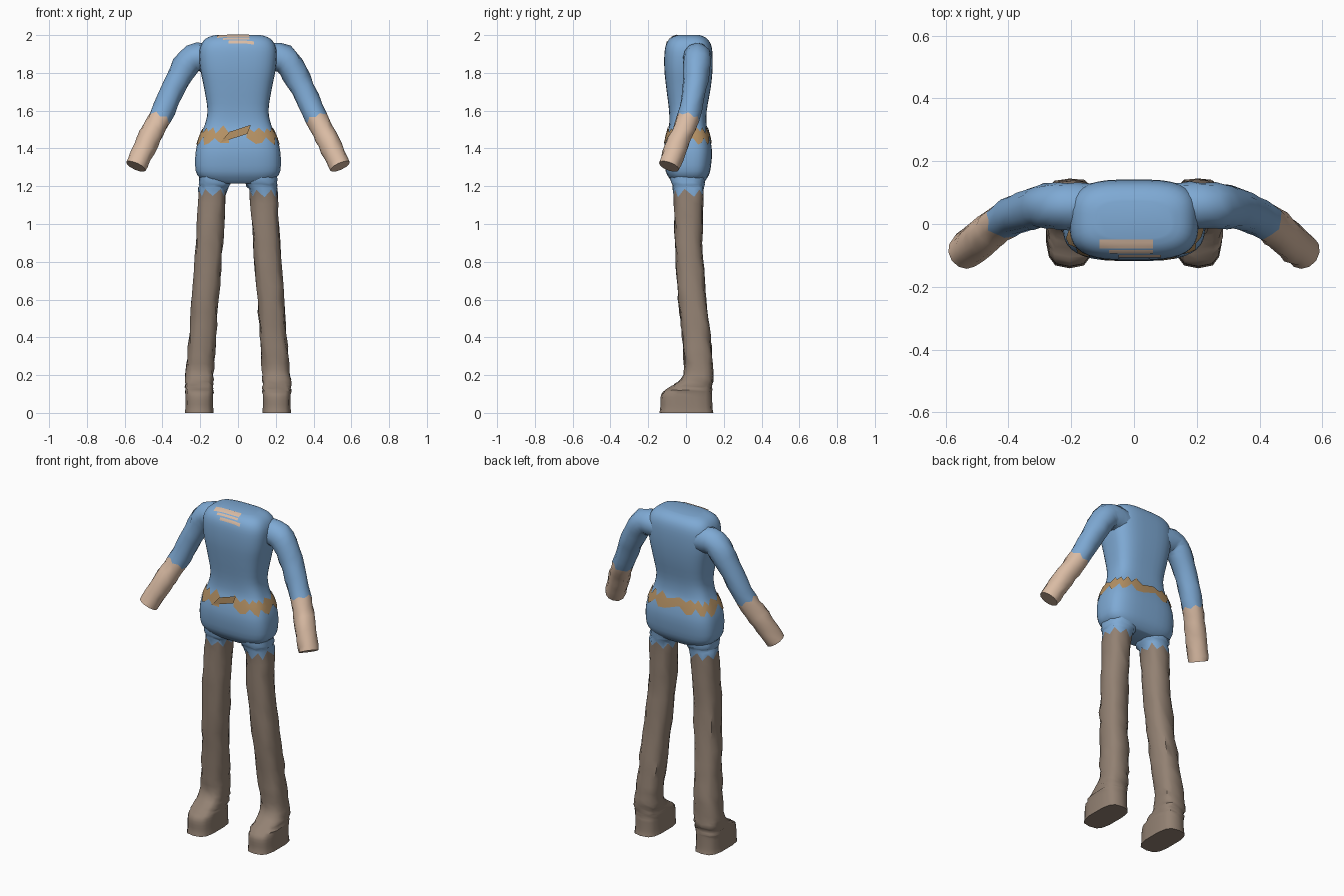
import bpy, bmesh, math, random
from mathutils import Vector
from mathutils.bvhtree import BVHTree

random.seed(4)
if "Cube" in bpy.data.objects:
    bpy.data.objects.remove(bpy.data.objects["Cube"])


def material(name, rgb):
    m = bpy.data.materials.new(name)
    m.use_nodes = True
    m.diffuse_color = (*rgb, 1)
    m.node_tree.nodes["Principled BSDF"].inputs["Base Color"].default_value = (*rgb, 1)
    return m


BLUE = material("blue cloth", (0.21, 0.40, 0.66))
BROWN = material("brown trousers", (0.29, 0.22, 0.17))
SKIN = material("skin", (0.70, 0.50, 0.37))
TAN = material("tan belt", (0.47, 0.29, 0.13))


def smooth_rows(rows, steps):
    """Catmull-Rom interpolation through rows of equal length."""
    out = []
    for i in range(len(rows) - 1):
        p = [rows[max(i - 1, 0)], rows[i], rows[i + 1], rows[min(i + 2, len(rows) - 1)]]
        for k in range(steps):
            t = k / steps
            out.append([0.5 * (2 * b + (c - a) * t + (2 * a - 5 * b + 4 * c - d) * t * t
                               + (3 * b - a - 3 * c + d) * t ** 3) for a, b, c, d in zip(*p)])
    return out + [list(rows[-1])]


def ring(z, cx, cy, hx, hy, n, power):
    """Horizontal rounded-rectangle section."""
    pts = []
    for i in range(n):
        a = 2 * math.pi * (i + 0.5) / n
        c, s = math.cos(a), math.sin(a)
        pts.append(Vector((cx + hx * math.copysign(abs(c) ** (2 / power), c),
                           cy + hy * math.copysign(abs(s) ** (2 / power), s), z)))
    return pts


def make(name, bm, mats):
    mesh = bpy.data.meshes.new(name)
    bm.to_mesh(mesh)
    bm.free()
    for m in mats:
        mesh.materials.append(m)
    ob = bpy.data.objects.new(name, mesh)
    bpy.context.collection.objects.link(ob)
    bpy.ops.object.select_all(action='DESELECT')
    ob.select_set(True)
    bpy.context.view_layer.objects.active = ob
    bpy.ops.object.shade_smooth_by_angle(angle=math.radians(50))
    return ob


def loft(name, rings, mats, change=None, caps=True, skip=None):
    """Skin rings of points; faces from ring number `change` on use the second material."""
    bm = bmesh.new()
    vs = [[bm.verts.new(p) for p in r] for r in rings]
    n = len(rings[0])
    for k in range(len(vs) - 1):
        for i in range(n):
            j = (i + 1) % n
            quad = (vs[k][i], vs[k][j], vs[k + 1][j], vs[k + 1][i])
            if skip and skip(sum((v.co for v in quad), Vector()) / 4):
                continue
            f = bm.faces.new(quad)
            f.material_index = int(change is not None and k >= change)
    if caps:
        bm.faces.new(vs[0])
        bm.faces.new(vs[-1]).material_index = len(mats) - 1
    bmesh.ops.recalc_face_normals(bm, faces=bm.faces)
    return make(name, bm, mats)


def roughen(rings, amount):
    for r in rings[1:-1]:
        for p in r:
            p += Vector([random.uniform(-amount, amount) for _ in range(3)])


# Torso: height, centre y, half width, half depth
torso_rows = smooth_rows([
    (1.215, 0.012, 0.13, 0.075), (1.235, 0.012, 0.19, 0.095), (1.28, 0.01, 0.224, 0.118),
    (1.38, 0.01, 0.225, 0.128), (1.46, 0.01, 0.204, 0.116), (1.52, 0.01, 0.178, 0.1),
    (1.6, 0.01, 0.162, 0.1), (1.72, 0.013, 0.18, 0.118), (1.82, 0.013, 0.2, 0.128),
    (1.91, 0.013, 0.205, 0.127), (1.96, 0.013, 0.19, 0.115), (1.988, 0.013, 0.16, 0.09),
    (2.0, 0.013, 0.12, 0.06)], 3)
torso = loft("torso", [ring(z, 0, cy, hx, hy, 36, 3.2) for z, cy, hx, hy in torso_rows], [BLUE])


def torso_at(z, grow):
    for a, b in zip(torso_rows, torso_rows[1:]):
        if a[0] <= z <= b[0]:
            t = (z - a[0]) / (b[0] - a[0])
            cy, hx, hy = [u + (v - u) * t for u, v in zip(a[1:], b[1:])]
            return ring(z, 0, cy, hx + grow, hy + grow, 36, 3.2)


# Ragged belt following the waist, open at the front
belt = [[], [], []]
for i in range(36):
    high = 1.515 if i % 2 else 1.485
    low = 1.425 if i % 3 else 1.46
    for row, z in zip(belt, (low, 1.47, high)):
        row.append(torso_at(z + random.uniform(-0.008, 0.008), 0.005)[i])
loft("belt", belt, [TAN], caps=False, skip=lambda c: c.y < 0 and abs(c.x) < 0.06)

# Slanted buckle plate
bm = bmesh.new()
bm.faces.new([bm.verts.new((x, -0.118, z)) for x, z in
              ((-0.095, 1.43), (0.05, 1.478), (0.068, 1.525), (-0.045, 1.488))])
bmesh.ops.solidify(bm, geom=bm.faces[:], thickness=0.005)
make("buckle", bm, [TAN])

# Neckline stripes laid on the top of the torso
tree = BVHTree.FromObject(torso, bpy.context.evaluated_depsgraph_get())
for k, (x0, x1, y0, y1) in enumerate(((-0.11, 0.06, -0.076, -0.048),
                                      (-0.08, 0.06, -0.091, -0.081),
                                      (-0.05, 0.085, -0.104, -0.096))):
    bm = bmesh.new()
    bmesh.ops.create_grid(bm, x_segments=10, y_segments=5, size=1)
    for v in bm.verts:
        x = x0 + (x1 - x0) * (v.co.x + 1) / 2
        y = y0 + (y1 - y0) * (v.co.y + 1) / 2
        hit, normal, _, _ = tree.ray_cast(Vector((x, y, 3)), Vector((0, 0, -1)))
        v.co = hit + normal * 0.003
    make(f"neckline_stripe_{k + 1}", bm, [SKIN])

# Legs with feet: height, centre x, centre y, half width, half depth
leg_rows = smooth_rows([
    (1.3, 0.11, 0.01, 0.095, 0.095), (1.22, 0.12, 0.01, 0.088, 0.088),
    (1.16, 0.135, 0.014, 0.074, 0.078), (0.9, 0.152, 0.014, 0.072, 0.073),
    (0.6, 0.173, 0.033, 0.071, 0.073), (0.35, 0.192, 0.06, 0.072, 0.075),
    (0.2, 0.203, 0.064, 0.074, 0.078), (0.14, 0.205, 0.03, 0.075, 0.108),
    (0.1, 0.205, 0.004, 0.075, 0.134), (0.03, 0.205, 0.002, 0.075, 0.138),
    (0.0, 0.205, 0.002, 0.077, 0.143)], 4)
HEM = 8

# Arms: x, y, height, radius
arm_rows = smooth_rows([
    (0.13, 0.055, 1.875, 0.075), (0.24, 0.058, 1.875, 0.075), (0.32, 0.05, 1.76, 0.066),
    (0.415, 0.012, 1.56, 0.059), (0.48, -0.04, 1.435, 0.06), (0.54, -0.09, 1.305, 0.056)], 4)
CUFF = 12

for side, s in (("left", 1), ("right", -1)):
    rings = [ring(z, s * cx, cy, hx, hy, 14, 2.6 if z > 0.2 else 3.2)
             for z, cx, cy, hx, hy in leg_rows]
    roughen(rings[:-8], 0.005)
    for i, p in enumerate(rings[HEM]):
        p.z += 0.022 if i % 2 else -0.015
    loft(f"{side}_leg", rings, [BLUE, BROWN], HEM)

    rings = []
    for k, row in enumerate(arm_rows):
        ahead = Vector(arm_rows[min(k + 1, len(arm_rows) - 1)][:3])
        tangent = (ahead - Vector(arm_rows[max(k - 1, 0)][:3])).normalized()
        u = tangent.cross(Vector((0, 1, 0))).normalized()
        w = tangent.cross(u)
        pts = []
        for i in range(12):
            a = math.tau * i / 12
            p = Vector(row[:3]) + row[3] * (u * math.cos(a) + w * math.sin(a))
            if k == CUFF:
                p += tangent * (0.008 if i % 2 else -0.008)
            pts.append(Vector((s * p.x, p.y, p.z)))
        rings.append(pts)
    roughen(rings, 0.004)
    loft(f"{side}_arm", rings, [BLUE, SKIN], CUFF)
